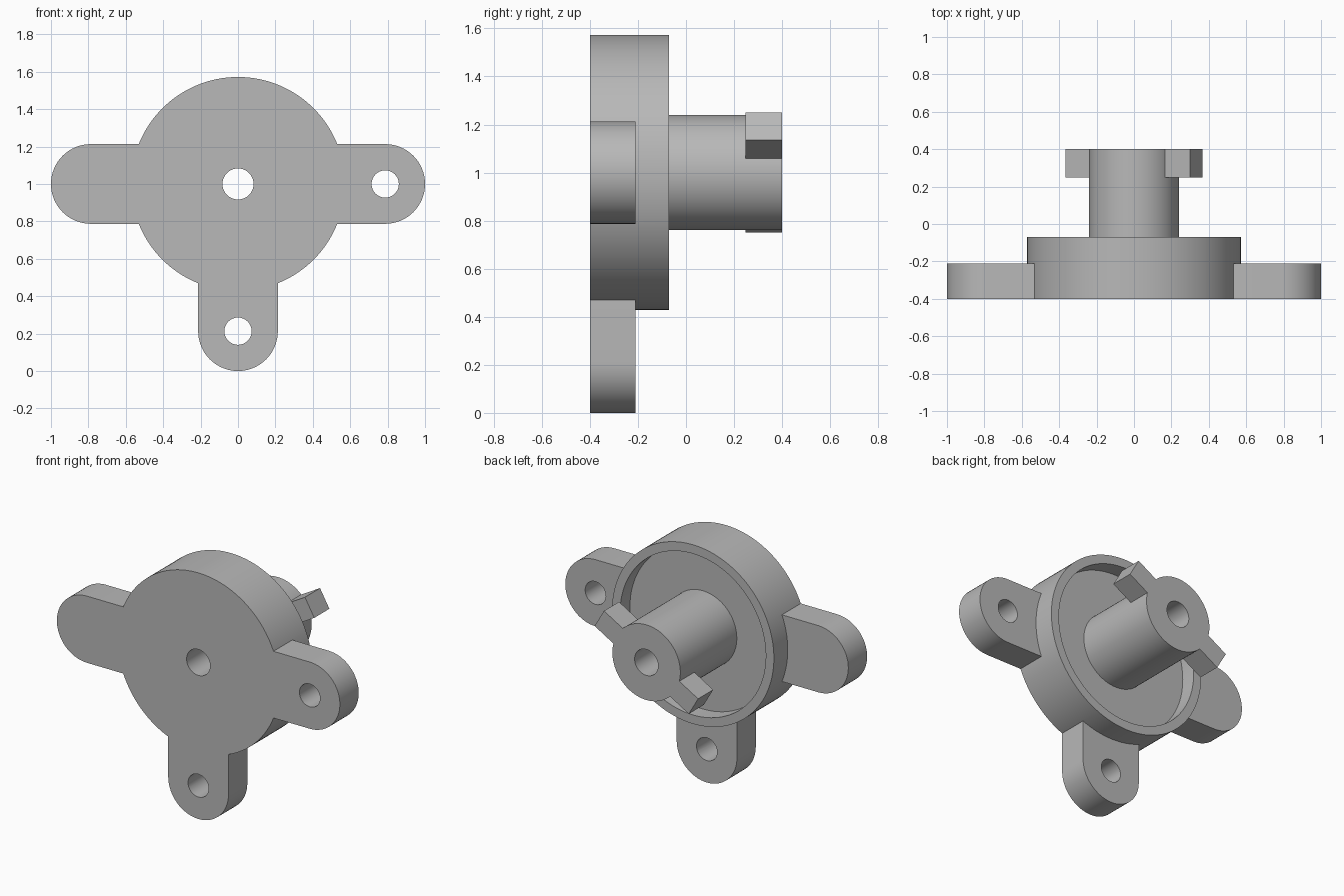
import bpy, bmesh
from math import pi, sin, cos, radians
from mathutils import Matrix, Vector

cube = bpy.data.objects.get("Cube")
if cube:
    bpy.data.objects.remove(cube, do_unlink=True)

CENTRE_Z = 1.0
FRONT, BACK = -0.4, 0.4
LUG_R, LUG_X = 0.213, 0.787

grey = bpy.data.materials.new("plain grey")
grey.use_nodes = True
colour = (0.48, 0.48, 0.48, 1)
grey.diffuse_color = colour
grey.node_tree.nodes["Principled BSDF"].inputs["Base Color"].default_value = colour


def finish(name, bm):
    bmesh.ops.recalc_face_normals(bm, faces=bm.faces)
    mesh = bpy.data.meshes.new(name)
    bm.to_mesh(mesh)
    bm.free()
    mesh.materials.append(grey)
    ob = bpy.data.objects.new(name, mesh)
    bpy.context.collection.objects.link(ob)
    return ob


def lathe(name, profile, steps=128):
    """Spin a closed (radius, y) profile around the hub axis."""
    bm = bmesh.new()
    rings = []
    for i in range(steps):
        a = 2 * pi * i / steps
        rings.append([bm.verts.new((r * cos(a), y, CENTRE_Z + r * sin(a)))
                      for r, y in profile])
    n = len(profile)
    for i in range(steps):
        r0, r1 = rings[i], rings[(i + 1) % steps]
        for j in range(n):
            k = (j + 1) % n
            bm.faces.new((r0[j], r0[k], r1[k], r1[j]))
    return finish(name, bm)


def prism(name, outline, y0, y1, angle):
    """Extrude an (x, z) outline along y, turned about the hub axis."""
    bm = bmesh.new()
    face = bm.faces.new([bm.verts.new((x, y0, z)) for x, z in outline])
    out = bmesh.ops.extrude_face_region(bm, geom=[face])
    moved = [v for v in out["geom"] if isinstance(v, bmesh.types.BMVert)]
    bmesh.ops.translate(bm, verts=moved, vec=Vector((0, y1 - y0, 0)))
    turn = (Matrix.Translation((0, 0, CENTRE_Z))
            @ Matrix.Rotation(-radians(angle), 4, 'Y'))
    bm.transform(turn)
    return finish(name, bm)


def arc(cx, r, start, end, steps):
    return [(cx + r * cos(radians(start + (end - start) * i / steps)),
             r * sin(radians(start + (end - start) * i / steps)))
            for i in range(steps + 1)]


def combine(body, tool, operation):
    mod = body.modifiers.new(operation, 'BOOLEAN')
    mod.operation = operation
    mod.solver = 'EXACT'
    mod.object = tool
    bpy.context.view_layer.objects.active = body
    bpy.ops.object.modifier_apply(modifier=mod.name)
    bpy.data.objects.remove(tool, do_unlink=True)


# Round flange with recessed back, central tube and through bore
body = lathe("flanged_hub", [
    (0.083, FRONT), (0.572, FRONT), (0.572, -0.07), (0.515, -0.07),
    (0.515, -0.17), (0.24, -0.17), (0.24, BACK), (0.083, BACK)])

# Three rounded mounting lugs, each with a bolt hole
lug_outline = [(0.4, -LUG_R)] + arc(LUG_X, LUG_R, -90, 90, 32) + [(0.4, LUG_R)]
hole_outline = arc(LUG_X, 0.073, 0, 348.75, 31)
for angle in (0, 180, 270):
    combine(body, prism("mounting_lug", lug_outline, FRONT, -0.21, angle), 'UNION')
    combine(body, prism("bolt_hole", hole_outline, -0.5, -0.19, angle), 'DIFFERENCE')

# Two opposite locking keys at the end of the tube
w = 0.066
key_outline = [(0.16, -w), (0.384, -w), (0.384, w), (0.16, w)]
for angle in (30, 210):
    combine(body, prism("locking_key", key_outline, 0.248, BACK, angle), 'UNION')

bpy.ops.object.select_all(action='DESELECT')
body.select_set(True)
bpy.context.view_layer.objects.active = body
bpy.ops.object.shade_smooth_by_angle(angle=radians(30))
